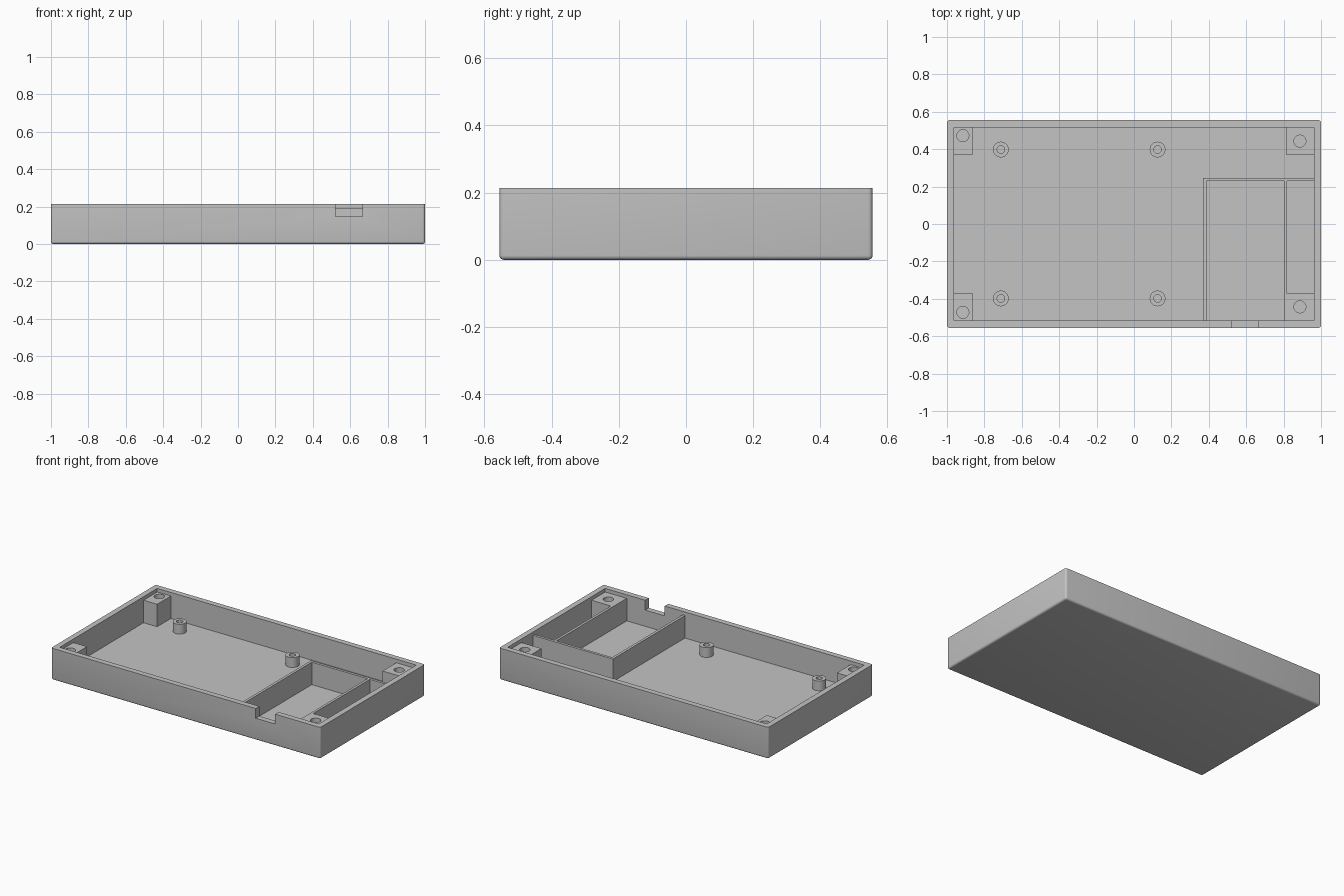
import bpy, bmesh
from mathutils import Matrix, Vector

if "Cube" in bpy.data.objects:
    bpy.data.objects.remove(bpy.data.objects["Cube"], do_unlink=True)

grey = bpy.data.materials.new("plain grey plastic")
grey.use_nodes = True
colour = (0.55, 0.55, 0.55, 1)
grey.diffuse_color = colour
grey.node_tree.nodes["Principled BSDF"].inputs["Base Color"].default_value = colour

HALF_X, HALF_Y, RIM = 1.0, 0.555, 0.213
WALL, FLOOR, INNER_TOP = 0.038, 0.038, 0.189
IN_X, IN_Y = HALF_X - WALL, HALF_Y - WALL
SINK = 0.015  # how far parts are embedded in the floor and walls


def finish(name, bm):
    mesh = bpy.data.meshes.new(name)
    bm.to_mesh(mesh)
    bm.free()
    mesh.materials.append(grey)
    obj = bpy.data.objects.new(name, mesh)
    bpy.context.collection.objects.link(obj)
    return obj


def box(name, low, high, bevel=0):
    low, high = Vector(low), Vector(high)
    bm = bmesh.new()
    bmesh.ops.create_cube(bm, size=1, matrix=Matrix.Translation((low + high) / 2)
                          @ Matrix.Diagonal((*(high - low), 1)))
    if bevel:  # round everything except the top edges
        edges = [e for e in bm.edges if min(v.co.z for v in e.verts) < high.z - 0.001]
        bmesh.ops.bevel(bm, geom=edges, offset=bevel, segments=4, profile=0.5, affect='EDGES')
    return finish(name, bm)


def cylinder(name, x, y, radius, bottom, top):
    bm = bmesh.new()
    bmesh.ops.create_cone(bm, cap_ends=True, segments=40, radius1=radius, radius2=radius,
                          depth=top - bottom,
                          matrix=Matrix.Translation((x, y, (bottom + top) / 2)))
    return finish(name, bm)


def cut(obj, *cutters):
    for cutter in cutters:
        cutter.hide_render = True
        mod = obj.modifiers.new("cut", 'BOOLEAN')
        mod.operation, mod.solver, mod.object = 'DIFFERENCE', 'EXACT', cutter
    graph = bpy.context.evaluated_depsgraph_get()
    mesh = bpy.data.meshes.new_from_object(obj.evaluated_get(graph))
    obj.modifiers.clear()
    obj.data = mesh
    for cutter in cutters:
        bpy.data.objects.remove(cutter, do_unlink=True)
    return obj


parts = []

# Open tray with a cable notch in the front wall
tray = box("tray", (-HALF_X, -HALF_Y, 0), (HALF_X, HALF_Y, RIM), bevel=0.013)
parts.append(cut(
    tray,
    box("cavity", (-IN_X, -IN_Y, FLOOR), (IN_X, IN_Y, 0.4)),
    box("notch", (0.52, -0.7, 0.147), (0.665, -0.45, 0.4))))

# Corner screw posts
for side, edge_x, hole_x, hole_y in (("right", -0.861, -0.915, 0.472),
                                     ("left", 0.814, 0.887, 0.443)):
    for end, s in (("front", -1), ("back", 1)):
        wall_x = (IN_X + SINK) * (1 if edge_x > 0 else -1)
        ys = sorted((s * 0.372, s * (IN_Y + SINK)))
        post = box(f"{end}_{side}_screw_post",
                   (min(edge_x, wall_x), ys[0], FLOOR - SINK),
                   (max(edge_x, wall_x), ys[1], INNER_TOP))
        hole = cylinder("hole", hole_x, s * hole_y, 0.032, FLOOR + 0.005, 0.4)
        parts.append(cut(post, hole))

# Board standoffs
for side, x in (("right", -0.712), ("left", 0.126)):
    for end, s in (("front", -1), ("back", 1)):
        standoff = cylinder(f"{end}_{side}_standoff", x, s * 0.398, 0.042, FLOOR - SINK, 0.104)
        hole = cylinder("hole", x, s * 0.398, 0.02, FLOOR + 0.002, 0.4)
        parts.append(cut(standoff, hole))

# Compartment walls
base, reach = FLOOR - SINK, -IN_Y - SINK
parts.append(box("compartment_back_wall", (0.37, 0.229, base), (IN_X + SINK, 0.247, INNER_TOP)))
parts.append(box("compartment_side_wall", (0.37, reach, base), (0.388, 0.235, INNER_TOP)))
parts.append(box("compartment_divider", (0.802, reach, base), (0.819, 0.235, INNER_TOP)))

# Smooth the rounded faces, keep the edges sharp
bpy.ops.object.select_all(action='DESELECT')
for part in parts:
    part.select_set(True)
bpy.context.view_layer.objects.active = tray
bpy.ops.object.shade_smooth_by_angle(angle=0.6)
